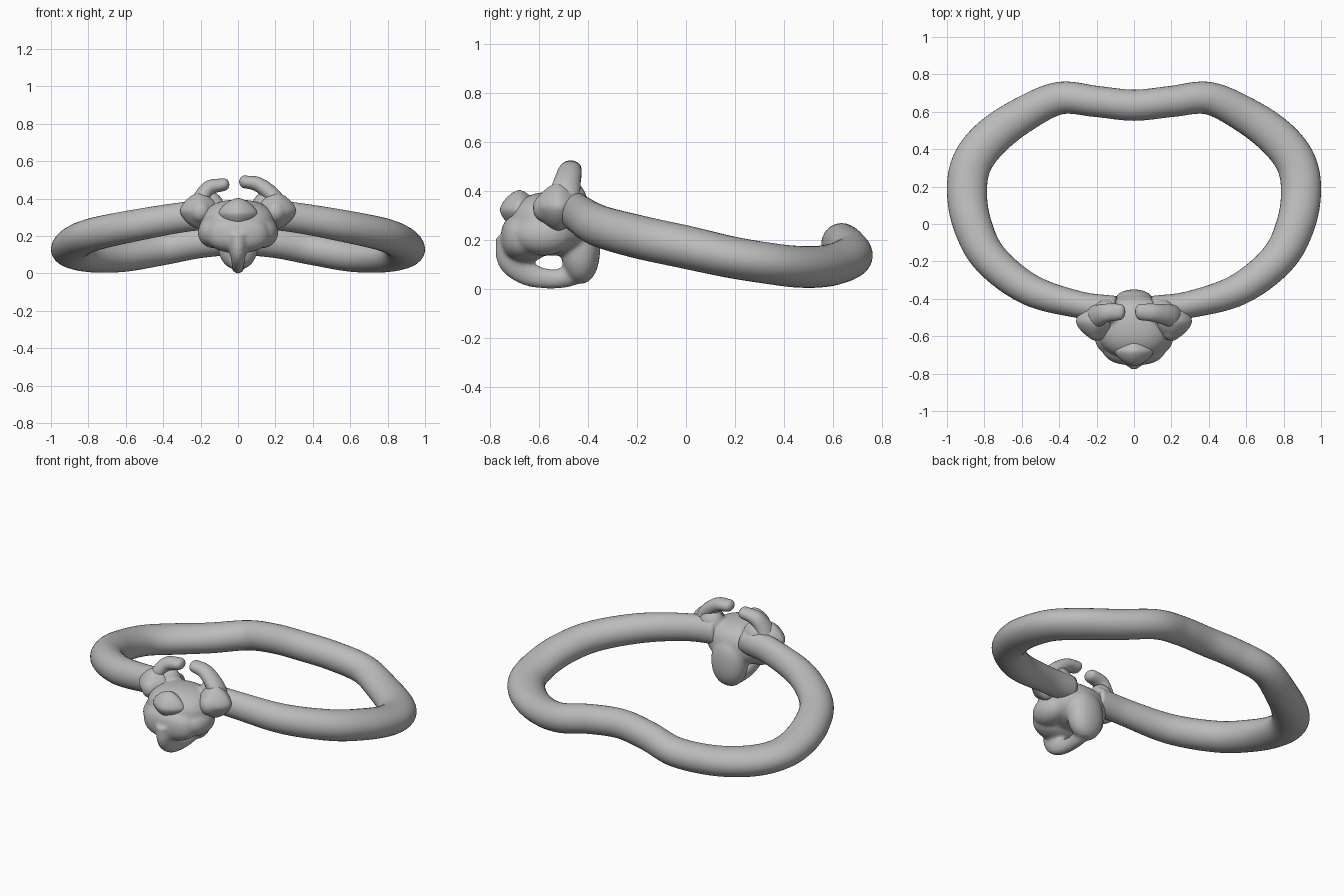
import bpy, bmesh, math
from mathutils import Vector

if "Cube" in bpy.data.objects:
    bpy.data.objects.remove(bpy.data.objects["Cube"])

metal = bpy.data.materials.new("grey metal")
metal.use_nodes = True
GREY = (0.5, 0.5, 0.5, 1)
metal.diffuse_color = GREY
metal.node_tree.nodes["Principled BSDF"].inputs["Base Color"].default_value = GREY


def finish(bm, name):
    """Turn a bmesh into a smooth-shaded object."""
    bmesh.ops.recalc_face_normals(bm, faces=bm.faces)
    for f in bm.faces:
        f.smooth = True
    mesh = bpy.data.meshes.new(name)
    bm.to_mesh(mesh)
    bm.free()
    mesh.materials.append(metal)
    obj = bpy.data.objects.new(name, mesh)
    bpy.context.collection.objects.link(obj)
    return obj


def knob(bm, centre, size, power=2.0):
    """Rounded blob; a lower power makes it more diamond-like."""
    verts = bmesh.ops.create_icosphere(bm, subdivisions=4, radius=1)["verts"]
    for v in verts:
        d = sum(abs(c) ** power for c in v.co) ** (1 / power)
        v.co = Vector(centre) + Vector(c / d * s for c, s in zip(v.co, size))


def tube(bm, rows, up, steps=10, sides=32):
    """Sweep an ellipse along rows of (x, y, z, side radius, up radius)."""
    pts = [Vector(r) for r in rows]
    pts = [2 * pts[0] - pts[1]] + pts + [2 * pts[-1] - pts[-2]]
    path = []
    for i in range(1, len(pts) - 2):
        a, b, c, d = pts[i - 1:i + 3]
        for k in range(steps):
            t = k / steps
            path.append(b + (c - a) * t / 2 + (a - 2.5 * b + 2 * c - d / 2) * t * t
                        + (1.5 * (b - c) + (d - a) / 2) * t ** 3)
    path.append(pts[-2])
    loops = []
    for i, p in enumerate(path):
        step = path[min(i + 1, len(path) - 1)] - path[max(i - 1, 0)]
        tangent = Vector(step[:3]).normalized()
        side = tangent.cross(Vector(up)).normalized()
        rise = side.cross(tangent)
        angles = [math.tau * k / sides for k in range(sides)]
        loops.append([bm.verts.new(Vector(p[:3]) + side * math.cos(a) * p[3]
                                   + rise * math.sin(a) * p[4]) for a in angles])
    for a, b in zip(loops, loops[1:]):
        for k in range(sides):
            n = (k + 1) % sides
            bm.faces.new((a[k], a[n], b[n], b[k]))
    bm.faces.new(loops[0])
    bm.faces.new(loops[-1])


def fuse(obj, rounds):
    """Melt overlapping pieces into one sculpted surface."""
    mod = obj.modifiers.new("Fuse", "REMESH")
    mod.mode = "VOXEL"
    mod.voxel_size = 0.009
    mod.use_smooth_shade = True
    smooth = obj.modifiers.new("Soften", "SMOOTH")
    smooth.iterations = rounds


# Finger band: one half, then mirrored across x
half = [(0.1, -0.455, 0.32, 0.07, 0.08),
        (0.3, -0.43, 0.3, 0.072, 0.08),
        (0.56, -0.35, 0.255, 0.085, 0.085),
        (0.77, -0.185, 0.21, 0.095, 0.088),
        (0.865, 0.0, 0.17, 0.103, 0.088),
        (0.893, 0.18, 0.13, 0.107, 0.085),
        (0.865, 0.33, 0.105, 0.107, 0.084),
        (0.765, 0.46, 0.09, 0.105, 0.085),
        (0.6, 0.58, 0.095, 0.096, 0.085),
        (0.4, 0.672, 0.13, 0.087, 0.085),
        (0.2, 0.655, 0.168, 0.083, 0.085)]
band = half + [(0, 0.635, 0.183, 0.083, 0.085)]
band += [(-r[0],) + r[1:] for r in reversed(half)]
bm = bmesh.new()
tube(bm, band, (0, 0, 1))
finish(bm, "finger_band")

# Head body with muzzle, cheeks, rear lobe and the loop beneath
bm = bmesh.new()
knob(bm, (0, -0.55, 0.265), (0.2, 0.17, 0.13), 2.3)
knob(bm, (0, -0.655, 0.21), (0.17, 0.1, 0.1), 2.4)
knob(bm, (0, -0.43, 0.17), (0.11, 0.08, 0.15), 2.2)
for s in (-1, 1):
    knob(bm, (s * 0.13, -0.58, 0.22), (0.085, 0.12, 0.085))
    knob(bm, (s * 0.15, -0.47, 0.34), (0.08, 0.07, 0.1))
tube(bm, [(0, -0.69, 0.2, 0.09, 0.06),
          (0, -0.7, 0.12, 0.07, 0.045),
          (0, -0.64, 0.06, 0.05, 0.035),
          (0, -0.54, 0.04, 0.04, 0.035),
          (0, -0.46, 0.065, 0.05, 0.045),
          (0, -0.43, 0.14, 0.08, 0.06)], (1, 0, 0.01))
fuse(finish(bm, "head"), 10)

# Diamond-shaped nose
bm = bmesh.new()
knob(bm, (0, -0.68, 0.322), (0.105, 0.08, 0.082), 1.5)
finish(bm, "nose")

# Ears and inward-curling horns
for s, name, tip, top in ((1, "left", 0.035, 0.49), (-1, "right", 0.075, 0.475)):
    bm = bmesh.new()
    knob(bm, (s * 0.205, -0.52, 0.335), (0.108, 0.1, 0.1), 1.5)
    knob(bm, (s * 0.2, -0.57, 0.33), (0.055, 0.055, 0.06))
    fuse(finish(bm, name + "_ear"), 4)

    bm = bmesh.new()
    tube(bm, [(s * 0.22, -0.5, 0.34, 0.05, 0.07),
              (s * 0.19, -0.49, 0.41, 0.045, 0.06),
              (s * (tip + 0.075), -0.475, top - 0.015, 0.04, 0.05),
              (s * tip, -0.47, top, 0.034, 0.045)], (0, 1, 0))
    knob(bm, (s * tip, -0.47, top), (0.03, 0.045, 0.035))
    fuse(finish(bm, name + "_horn"), 4)
